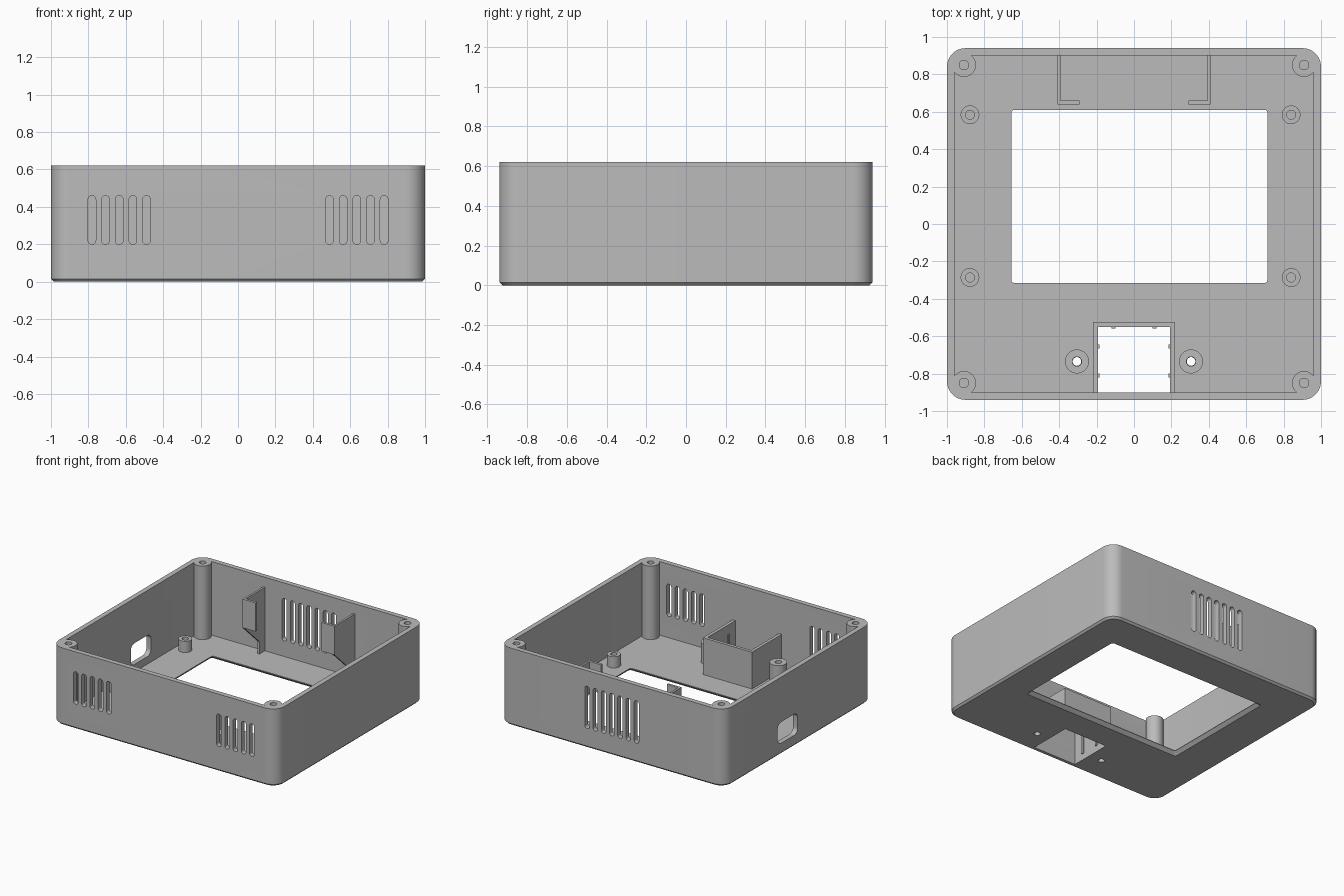
import bpy, bmesh
from math import sin, cos, pi, tau

if "Cube" in bpy.data.objects:
    bpy.data.objects.remove(bpy.data.objects["Cube"])

GREY = (0.5, 0.5, 0.5, 1)
grey = bpy.data.materials.new("plain grey")
grey.use_nodes = True
grey.diffuse_color = GREY
grey.node_tree.nodes["Principled BSDF"].inputs["Base Color"].default_value = GREY

HEIGHT, FLOOR, WALL = 0.62, 0.03, 0.04
HALF_X, HALF_Y = 1.0, 0.94
parts = []


def solid(name, rings, loop=False):
    """Bridge matching rings of points; cap both ends unless they loop."""
    bm = bmesh.new()
    rows = [[bm.verts.new(p) for p in ring] for ring in rings]
    pairs = list(zip(rows, rows[1:]))
    if loop:
        pairs.append((rows[-1], rows[0]))
    else:
        bm.faces.new(rows[0])
        bm.faces.new(rows[-1])
    for a, b in pairs:
        for i in range(len(a)):
            j = (i + 1) % len(a)
            bm.faces.new((a[i], a[j], b[j], b[i]))
    bmesh.ops.recalc_face_normals(bm, faces=bm.faces)
    mesh = bpy.data.meshes.new(name)
    bm.to_mesh(mesh)
    bm.free()
    mesh.materials.append(grey)
    obj = bpy.data.objects.new(name, mesh)
    bpy.context.collection.objects.link(obj)
    parts.append(obj)
    return obj


def rounded(x0, x1, y0, y1, r, steps=8):
    """Outline of a rectangle with rounded corners."""
    pts = []
    corners = ((x1 - r, y1 - r), (x0 + r, y1 - r), (x0 + r, y0 + r), (x1 - r, y0 + r))
    for k, (cx, cy) in enumerate(corners):
        for i in range(steps + 1):
            a = (k + i / steps) * pi / 2
            pts.append((cx + r * cos(a), cy + r * sin(a)))
    return pts


def at_z(outline, z):
    return [(x, y, z) for x, y in outline]


def circle(x, y, z, r, n=32):
    return [(x + r * cos(tau * i / n), y + r * sin(tau * i / n), z) for i in range(n)]


def box(name, x0, x1, y0, y1, z0, z1):
    base = [(x0, y0), (x1, y0), (x1, y1), (x0, y1)]
    return solid(name, [at_z(base, z0), at_z(base, z1)])


def post(name, x, y, r, hole, top, depth, through=False):
    rings = [circle(x, y, 0.01, r), circle(x, y, top, r),
             circle(x, y, top, hole), circle(x, y, top - depth, hole)]
    return solid(name, rings, through)


# Case body with a small chamfer round the bottom
def body_ring(z, inset):
    return at_z(rounded(-HALF_X + inset, HALF_X - inset, -HALF_Y + inset,
                        HALF_Y - inset, 0.1 - inset, 12), z)


case = solid("case_shell", [body_ring(0, 0.015), body_ring(0.015, 0), body_ring(HEIGHT, 0)])
cutters = []

# Cavity
inner = rounded(-HALF_X + WALL, HALF_X - WALL, -HALF_Y + WALL, HALF_Y - WALL, 0.05)
cutters.append(solid("cavity_cutter", [at_z(inner, FLOOR), at_z(inner, 1)]))


# Display window, flared towards the underside
def window_ring(z, grow):
    return at_z(rounded(-0.655 - grow, 0.713 + grow, -0.315 - grow, 0.61 + grow, 0.015 + grow / 4, 4), z)


cutters.append(solid("window_cutter", [window_ring(-0.01, 0.035), window_ring(0.025, 0),
                                       window_ring(0.1, 0)]))

# Ventilation slots: five on each side of the front, seven in the back
PITCH, SLOT = 0.073, 0.0205


def slot(x, y, z0, z1):
    outline = rounded(x - SLOT, x + SLOT, z0, z1, SLOT - 0.0005)
    cutters.append(solid("slot_cutter", [[(u, y + d, v) for u, v in outline]
                                         for d in (-0.1, 0.1)]))


for side in (-1, 1):
    for i in range(5):
        slot(side * (0.489 + i * PITCH), -HALF_Y, 0.2, 0.46)
for i in range(-3, 4):
    slot(i * PITCH, HALF_Y, 0.155, 0.495)

# Cable port in the right wall
port = rounded(0.013, 0.267, 0.09, 0.26, 0.045)
cutters.append(solid("port_cutter", [[(x, u, v) for u, v in port] for x in (-1.1, -0.9)]))

# Socket opening and screw holes in the floor
cutters.append(box("socket_cutter", -0.193, 0.193, -0.9, -0.55, -0.1, 0.1))
for side in (-1, 1):
    cutters.append(solid("screw_cutter", [circle(side * 0.305, -0.735, z, 0.023)
                                          for z in (-0.1, 0.1)]))

# Cut the shell, keep the result and drop the cutters
for cutter in cutters:
    mod = case.modifiers.new(cutter.name, 'BOOLEAN')
    mod.operation, mod.solver, mod.object = 'DIFFERENCE', 'EXACT', cutter
bpy.context.view_layer.update()
graph = bpy.context.evaluated_depsgraph_get()
finished = bpy.data.meshes.new_from_object(case.evaluated_get(graph))
case.modifiers.clear()
case.data = finished
for cutter in cutters:
    parts.remove(cutter)
    bpy.data.objects.remove(cutter)

# Posts: lid screws in the corners, board standoffs, socket screws
for x in (-0.909, 0.909):
    for y in (-0.85, 0.85):
        post("corner_post", x, y, 0.064, 0.025, HEIGHT, 0.3)
for x in (-0.877, 0.84):
    for y in (-0.286, 0.584):
        post("board_standoff", x, y, 0.05, 0.024, 0.12, 0.08)
for side in (-1, 1):
    post("socket_screw_post", side * 0.305, -0.735, 0.064, 0.025, 0.19, 0.18, True)

# Three-sided socket housing against the front wall
housing = [(-0.218, -0.91), (-0.218, -0.525), (0.218, -0.525), (0.218, -0.91),
           (0.193, -0.91), (0.193, -0.55), (-0.193, -0.55), (-0.193, -0.91)]
solid("socket_housing", [at_z(housing, 0.005), at_z(housing, 0.325)])

# Small grip ribs inside the housing
for side in (-1, 1):
    for y in (-0.655, -0.81):
        box("side_rib", *sorted((side * 0.185, side * 0.2)), y - 0.01, y + 0.01, 0.05, 0.25)
    box("back_rib", side * 0.11 - 0.01, side * 0.11 + 0.01, -0.558, -0.54, 0.05, 0.25)

# Hooked brackets on the back wall
bracket = [(0.64, 0.54), (0.91, 0.54), (0.91, 0.02), (0.83, 0.02), (0.83, 0.13), (0.64, 0.31)]
for side in (-1, 1):
    solid("bracket_plate", [[(side * x, y, z) for y, z in bracket] for x in (0.392, 0.408)])
    box("bracket_lip", *sorted((side * 0.292, side * 0.4)), 0.64, 0.66, 0.31, 0.54)

# Smooth the rounded surfaces, keep the edges crisp
for obj in bpy.context.selected_objects:
    obj.select_set(False)
for obj in parts:
    obj.select_set(True)
bpy.context.view_layer.objects.active = case
bpy.ops.object.shade_smooth_by_angle(angle=pi / 6)
